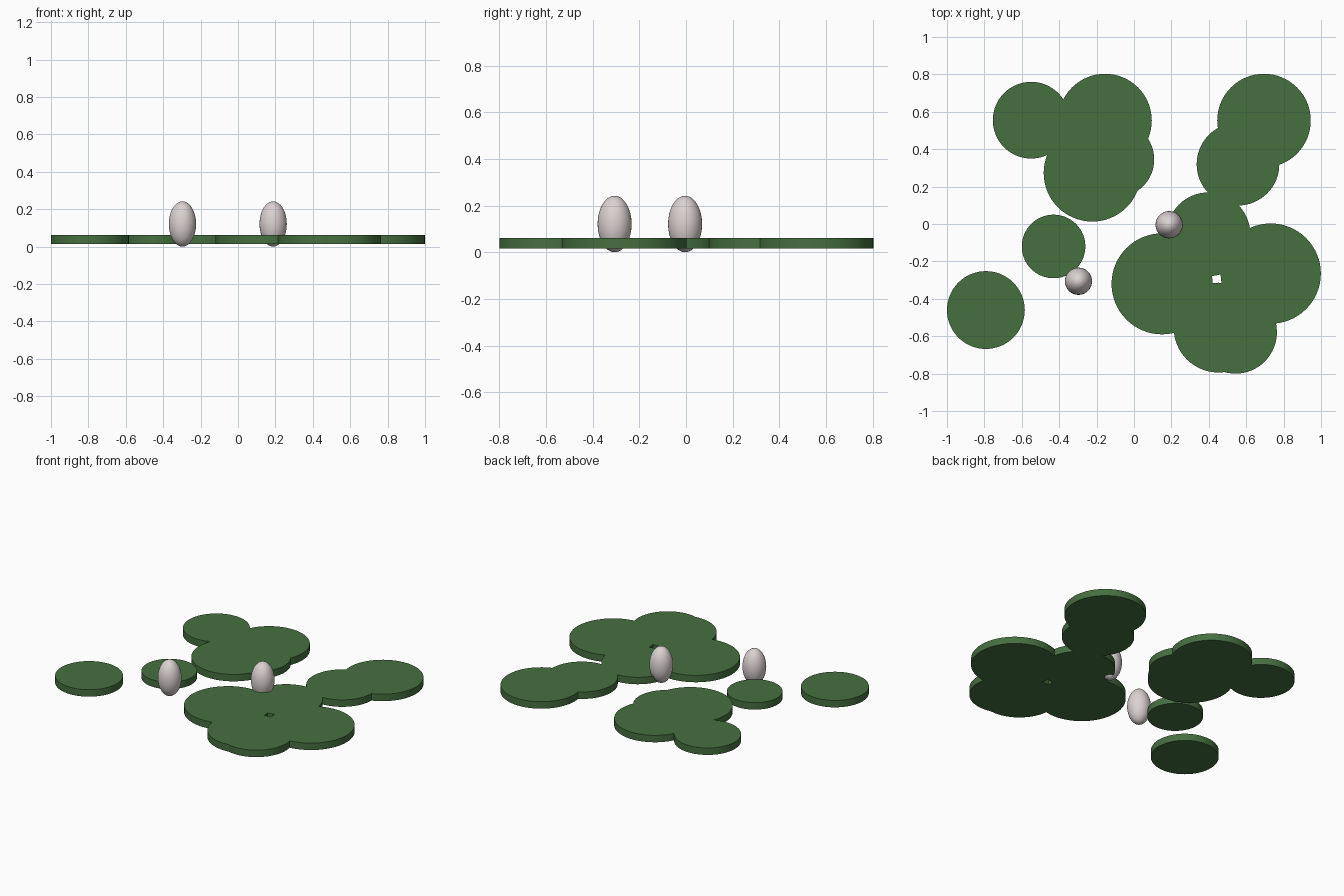
import bpy
from math import radians

if "Cube" in bpy.data.objects:
    bpy.data.objects.remove(bpy.data.objects["Cube"])


def material(name, color):
    m = bpy.data.materials.new(name)
    m.diffuse_color = color
    m.use_nodes = True
    m.node_tree.nodes["Principled BSDF"].inputs["Base Color"].default_value = m.diffuse_color
    return m


green = material("leaf_green", (0.06, 0.16, 0.05, 1))
blush = material("bud_blush", (0.72, 0.64, 0.64, 1))


def finish(name, mat):
    ob = bpy.context.object
    ob.name = name
    ob.data.materials.append(mat)
    bpy.ops.object.shade_smooth_by_angle(angle=radians(40))
    return ob


# Floating round pads: x, y, radius
PAD_BOTTOM, PAD_TOP = 0.015, 0.062
pads = [
    (-0.55, 0.555, 0.205), (-0.155, 0.553, 0.25),    # back left group
    (-0.223, 0.273, 0.26), (-0.095, 0.345, 0.203),
    (0.695, 0.553, 0.25), (0.556, 0.32, 0.221),      # back right pair
    (-0.43, -0.12, 0.17), (-0.792, -0.46, 0.208),    # single pads
    (0.398, -0.055, 0.224), (0.15, -0.32, 0.27),     # front right ring
    (0.731, -0.265, 0.268), (0.452, -0.554, 0.24),
    (0.543, -0.579, 0.221),
]
for i, (x, y, r) in enumerate(pads, 1):
    bpy.ops.mesh.primitive_cylinder_add(
        vertices=64, radius=r, depth=PAD_TOP - PAD_BOTTOM,
        location=(x, y, (PAD_TOP + PAD_BOTTOM) / 2))
    finish(f"lily_pad_{i}", green)

# Egg-shaped flower buds
for i, (x, y) in enumerate([(-0.297, -0.306), (0.188, -0.004)], 1):
    bpy.ops.mesh.primitive_uv_sphere_add(
        segments=32, ring_count=16, radius=1, location=(x, y, 0.121))
    bpy.context.object.scale = (0.073, 0.073, 0.121)
    bpy.ops.object.transform_apply(location=False, rotation=False, scale=True)
    finish(f"flower_bud_{i}", blush)
